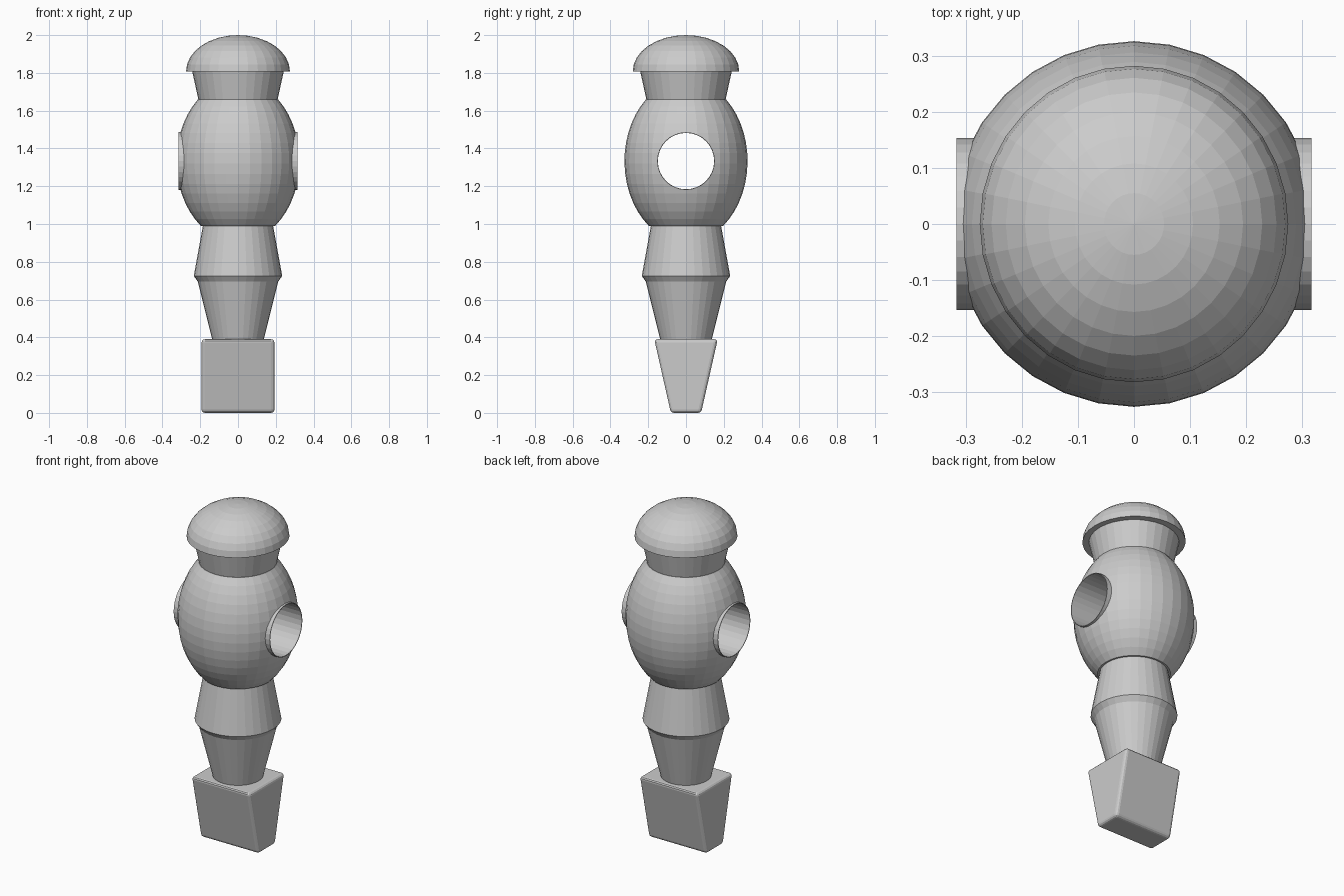
import bpy, bmesh, math

if "Cube" in bpy.data.objects:
    bpy.data.objects.remove(bpy.data.objects["Cube"])

SIDES = 32


def finish(name, bm):
    bmesh.ops.recalc_face_normals(bm, faces=bm.faces)
    mesh = bpy.data.meshes.new(name)
    bm.to_mesh(mesh)
    bm.free()
    ob = bpy.data.objects.new(name, mesh)
    bpy.context.collection.objects.link(ob)
    return ob


def turned(name, profile, sx=1.0):
    """Lathe (radius, z) points around z; ends are capped."""
    bm = bmesh.new()
    rings = []
    for r, z in profile:
        if r < 1e-4:
            rings.append([bm.verts.new((0, 0, z))] * SIDES)
        else:
            rings.append([bm.verts.new((sx * r * math.cos(2 * math.pi * i / SIDES),
                                        r * math.sin(2 * math.pi * i / SIDES), z))
                          for i in range(SIDES)])
    for a, b in zip(rings, rings[1:]):
        for i in range(SIDES):
            j = (i + 1) % SIDES
            bm.faces.new(list(dict.fromkeys((a[i], a[j], b[j], b[i]))))
    for ring in (rings[0], rings[-1]):
        if ring[0] is not ring[1]:
            bm.faces.new(ring)
    return finish(name, bm)


def rod(name, radius, half_length):
    """Cylinder along x through the chest."""
    ob = turned(name, [(radius, -half_length), (radius, half_length)])
    ob.rotation_euler.y = math.pi / 2
    ob.location.z = 1.333
    ob.hide_render = True
    ob.hide_viewport = True
    return ob


# Foot: wedge block tapering downward in depth, rounded edges
bm = bmesh.new()
bmesh.ops.create_cube(bm, size=2)
for v in bm.verts:
    top = v.co.z > 0
    v.co.x *= 0.193
    v.co.y *= 0.168 if top else 0.08
    v.co.z = 0.39 if top else 0.0
foot = finish("foot", bm)
bevel = foot.modifiers.new("round_edges", 'BEVEL')
bevel.width = 0.018
bevel.segments = 3

# Legs and shorts
turned("legs", [(0.137, 0.36), (0.137, 0.39), (0.213, 0.695)])
turned("shorts", [(0.213, 0.695), (0.234, 0.725), (0.186, 0.99), (0.186, 1.01)])

# Torso: barrel-shaped ellipsoid section, ringed and bored for the rod
n = 14
a0, a1 = -math.asin(0.343 / 0.43), math.asin(0.327 / 0.43)
torso = turned("torso", [(0.326 * math.cos(a), 1.333 + 0.43 * math.sin(a))
                         for a in (a0 + (a1 - a0) * i / n for i in range(n + 1))])
for op, tool in (('UNION', rod("collar_helper", 0.153, 0.316)),
                 ('DIFFERENCE', rod("bore_cutter", 0.149, 0.6))):
    mod = torso.modifiers.new(op.lower(), 'BOOLEAN')
    mod.operation = op
    mod.solver = 'EXACT'
    mod.object = tool

# Head and domed cap
turned("head", [(0.21, 1.65), (0.21, 1.66), (0.245, 1.82)])
turned("cap", [(0.282 * math.cos(k * math.pi / 16), 1.808 + 0.192 * math.sin(k * math.pi / 16))
               for k in range(9)], sx=0.975)
